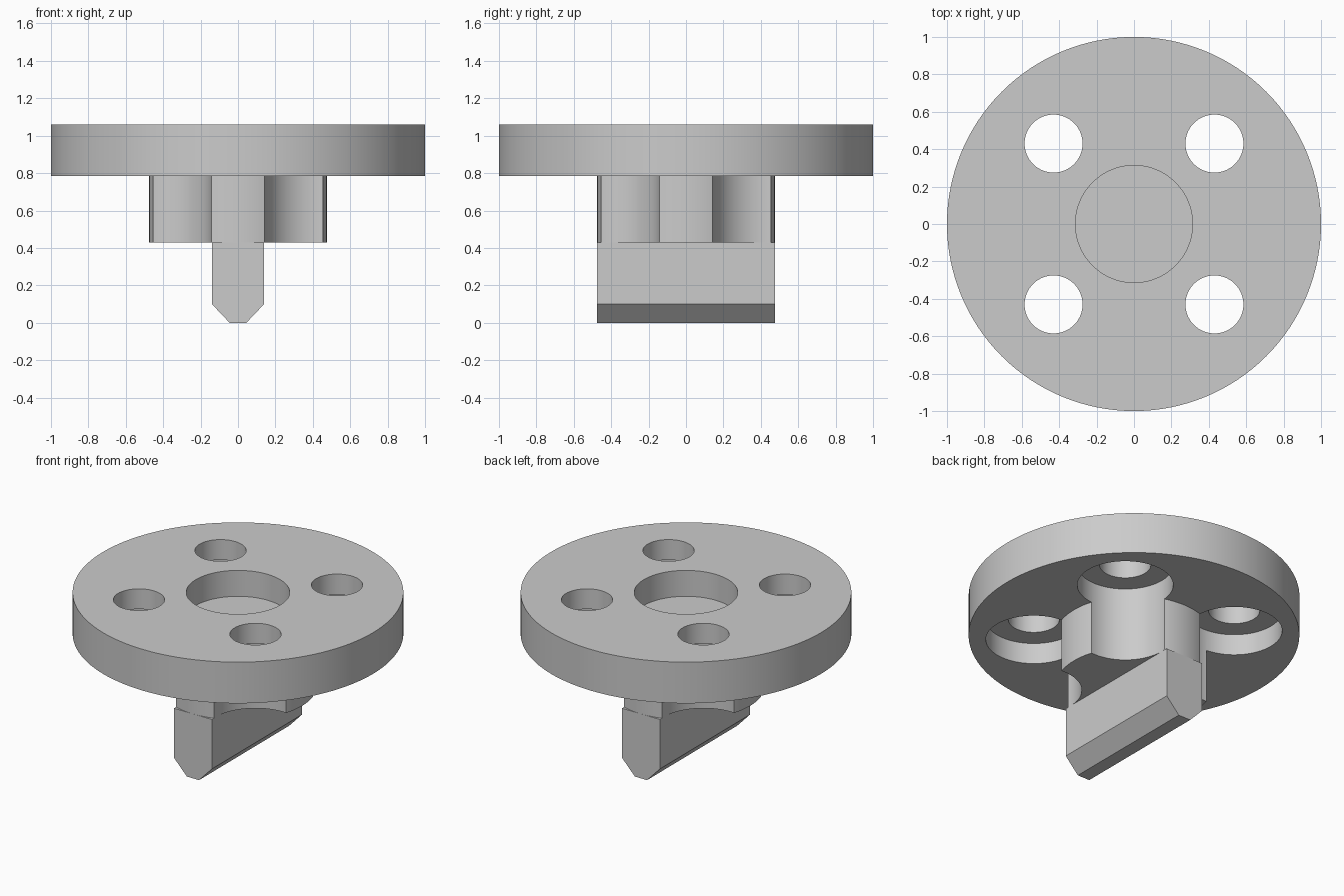
import bpy
import bmesh

cube = bpy.data.objects.get("Cube")
if cube:
    bpy.data.objects.remove(cube, do_unlink=True)

FLANGE_TOP, FLANGE_BASE, HUB_BASE = 1.06, 0.785, 0.43
HUB_RADIUS, BOLT_OFFSET, BORE_RADIUS = 0.475, 0.43, 0.29
TONGUE_HALF = 0.14

steel = bpy.data.materials.new("plain grey")
steel.use_nodes = True
grey = (0.6, 0.6, 0.6, 1)
steel.diffuse_color = grey
steel.node_tree.nodes["Principled BSDF"].inputs["Base Color"].default_value = grey


def cylinder(name, radius, bottom, top, x=0, y=0, sides=96):
    bpy.ops.mesh.primitive_cylinder_add(
        vertices=sides, radius=radius, depth=top - bottom,
        location=(x, y, (top + bottom) / 2))
    obj = bpy.context.object
    obj.name = name
    obj.data.materials.append(steel)
    return obj


def prism(name, profile, half_length):
    """Extrude an (x, z) profile along y."""
    bm = bmesh.new()
    face = bm.faces.new([bm.verts.new((x, -half_length, z)) for x, z in profile])
    extruded = bmesh.ops.extrude_face_region(bm, geom=[face])["geom"]
    moved = [v for v in extruded if isinstance(v, bmesh.types.BMVert)]
    bmesh.ops.translate(bm, verts=moved, vec=(0, 2 * half_length, 0))
    bmesh.ops.recalc_face_normals(bm, faces=bm.faces)
    mesh = bpy.data.meshes.new(name)
    bm.to_mesh(mesh)
    bm.free()
    mesh.materials.append(steel)
    obj = bpy.data.objects.new(name, mesh)
    bpy.context.collection.objects.link(obj)
    return obj


def combine(body, tool, operation):
    """Apply a boolean to the body and discard the tool."""
    mod = body.modifiers.new(tool.name, "BOOLEAN")
    mod.operation, mod.solver, mod.object = operation, "EXACT", tool
    bpy.ops.object.select_all(action="DESELECT")
    body.select_set(True)
    bpy.context.view_layer.objects.active = body
    bpy.ops.object.modifier_apply(modifier=mod.name)
    bpy.data.objects.remove(tool, do_unlink=True)


# Round flange with the hub beneath it
body = cylinder("flange_coupling", 1, FLANGE_BASE, FLANGE_TOP, sides=128)
combine(body, cylinder("hub", HUB_RADIUS, HUB_BASE, FLANGE_BASE + 0.05), "UNION")

# Central pocket in the top
combine(body, cylinder("pocket_cutter", 0.313, 0.887, FLANGE_TOP + 0.1), "DIFFERENCE")

# Four bolt holes, counterbored from below and scalloping the hub
for sx in (-1, 1):
    for sy in (-1, 1):
        x, y = sx * BOLT_OFFSET, sy * BOLT_OFFSET
        combine(body, cylinder("counterbore_cutter", BORE_RADIUS, HUB_BASE - 0.1, 0.925, x, y),
                "DIFFERENCE")
        combine(body, cylinder("bolt_cutter", 0.155, 0.8, FLANGE_TOP + 0.1, x, y, 64),
                "DIFFERENCE")

# Drive tongue with a chamfered lower edge
right_side = [(0.045, 0), (TONGUE_HALF, 0.1), (TONGUE_HALF, HUB_BASE)]
profile = right_side + [(-x, z) for x, z in reversed(right_side)]
combine(body, prism("tongue", profile, HUB_RADIUS), "UNION")

bpy.ops.object.shade_smooth_by_angle()
